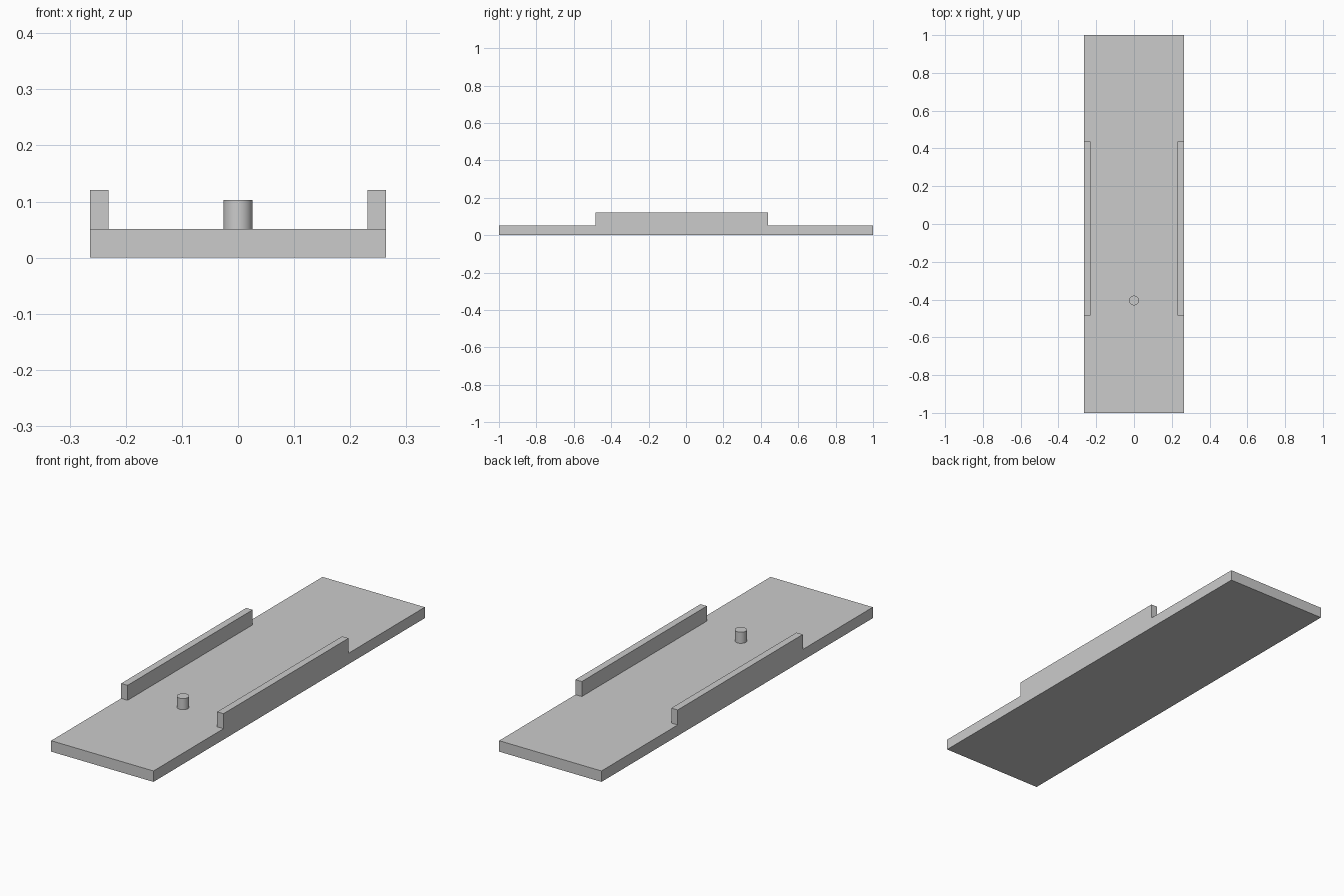
import bpy

# Remove the default cube
cube = bpy.data.objects.get("Cube")
if cube:
    bpy.data.objects.remove(cube, do_unlink=True)

# Single plain grey material
GREY = (0.6, 0.6, 0.6, 1.0)
grey = bpy.data.materials.new("plain grey")
grey.use_nodes = True
grey.diffuse_color = GREY
grey.node_tree.nodes["Principled BSDF"].inputs["Base Color"].default_value = GREY

HALF_WIDTH = 0.264
BASE_TOP = 0.051
RAIL_TOP = 0.121
RAIL_WIDTH = 0.033
PEG_TOP = 0.103


def box(name, low, high):
    """Box spanning two opposite corners."""
    centre = [(a + b) / 2 for a, b in zip(low, high)]
    bpy.ops.mesh.primitive_cube_add(size=1, location=centre)
    obj = bpy.context.object
    obj.name = name
    obj.scale = [b - a for a, b in zip(low, high)]
    bpy.ops.object.transform_apply(location=False, rotation=False, scale=True)
    obj.data.materials.append(grey)
    return obj


# Base plate
box("base_plate", (-HALF_WIDTH, -1, 0), (HALF_WIDTH, 1, BASE_TOP))

# Side rails, flush with the plate's long edges
for name, side in (("left_rail", 1), ("right_rail", -1)):
    xs = sorted((side * HALF_WIDTH, side * (HALF_WIDTH - RAIL_WIDTH)))
    box(name, (xs[0], -0.484, BASE_TOP), (xs[1], 0.438, RAIL_TOP))

# Round peg between the rails
bpy.ops.mesh.primitive_cylinder_add(
    vertices=48, radius=0.026, depth=PEG_TOP - BASE_TOP,
    location=(0, -0.405, (PEG_TOP + BASE_TOP) / 2))
peg = bpy.context.object
peg.name = "locating_peg"
peg.data.materials.append(grey)
bpy.ops.object.shade_smooth_by_angle()
